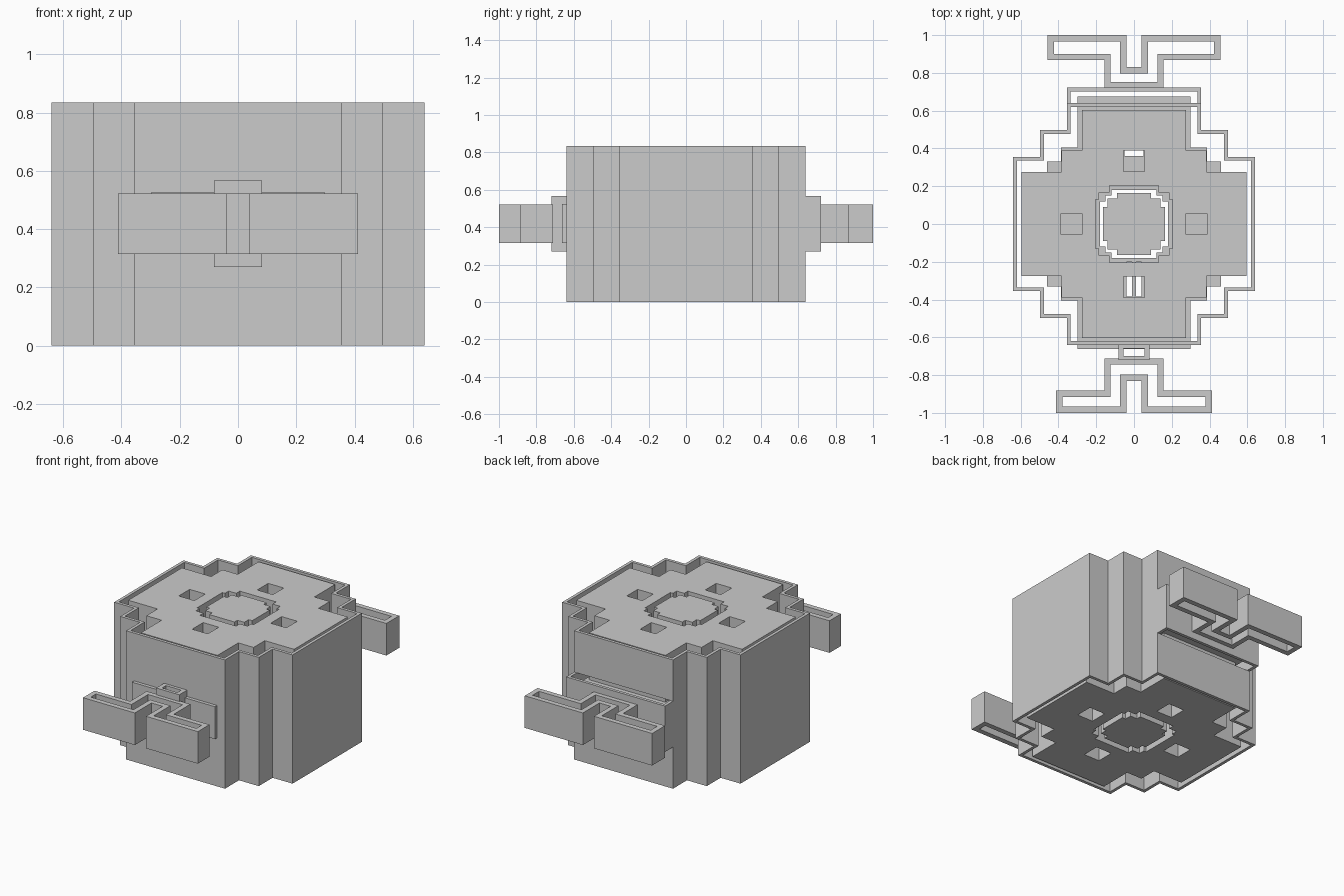
import bpy, bmesh

if "Cube" in bpy.data.objects:
    bpy.data.objects.remove(bpy.data.objects["Cube"])


def stepped(levels, inset=0, back=None):
    """Closed stair-stepped loop mirrored in x and y; back overrides the +y extent."""
    pts = [(x - inset, y - inset) for x, y in levels]
    quarter = []
    for i, (x, y) in enumerate(pts):
        quarter.append((x, y))
        if i + 1 < len(pts):
            quarter.append((pts[i + 1][0], y))
    upper = list(quarter)
    if back is not None:
        upper[-1] = (upper[-1][0], back - inset)
    left = [(-x, y) for x, y in reversed(upper)]
    lower_left = [(-x, -y) for x, y in quarter]
    lower_right = [(x, -y) for x, y in reversed(quarter)]
    return upper + left + lower_left + lower_right


def rect(x0, x1, y0, y1):
    return [(x0, y0), (x1, y0), (x1, y1), (x0, y1)]


def prism(name, loops, z0, z1):
    """Extrude an outline with holes (extra loops) from z0 to z1."""
    cu = bpy.data.curves.new(name, 'CURVE')
    cu.dimensions = '2D'
    cu.fill_mode = 'BOTH'
    cu.extrude = (z1 - z0) / 2
    for loop in loops:
        sp = cu.splines.new('POLY')
        sp.points.add(len(loop) - 1)
        for p, (x, y) in zip(sp.points, loop):
            p.co = (x, y, 0, 1)
        sp.use_cyclic_u = True
    tmp = bpy.data.objects.new(name + "_curve", cu)
    bpy.context.collection.objects.link(tmp)
    dg = bpy.context.evaluated_depsgraph_get()
    me = bpy.data.meshes.new_from_object(tmp.evaluated_get(dg))
    bpy.data.objects.remove(tmp)
    bm = bmesh.new()
    bm.from_mesh(me)
    bmesh.ops.remove_doubles(bm, verts=bm.verts, dist=1e-4)
    bmesh.ops.translate(bm, verts=bm.verts, vec=(0, 0, (z0 + z1) / 2))
    bmesh.ops.recalc_face_normals(bm, faces=bm.faces)
    for f in bm.faces:
        f.smooth = False
    bm.to_mesh(me)
    bm.free()
    me.name = name
    ob = bpy.data.objects.new(name, me)
    bpy.context.collection.objects.link(ob)
    return ob


# Outer housing: thin stepped wall, with a middle band bulging at the back
WALL = [(0.64, 0.355), (0.497, 0.497), (0.355, 0.64)]
T = 0.02
for name, z0, z1, back in (("housing_lower", 0, 0.27, None),
                           ("housing_middle", 0.27, 0.567, 0.722),
                           ("housing_upper", 0.567, 0.835, None)):
    prism(name, [stepped(WALL, 0, back), stepped(WALL, T, back)], z0, z1)

# Inner core with four square holes and a stepped round bore
CORE = [(0.595, 0.275), (0.385, 0.39), (0.275, 0.603)]
BORE = [(0.203, 0.13), (0.185, 0.168), (0.13, 0.205)]
holes = [rect(cx - 0.056, cx + 0.056, cy - 0.056, cy + 0.056)
         for cx, cy in ((0.33, 0), (-0.33, 0), (0, 0.333), (0, -0.333))]
prism("core", [stepped(CORE), stepped(BORE)] + holes, 0.006, 0.829)

# Mid-height plate that pokes out past the core and through the front wall
PLATE = [(0.46, 0.33), (0.387, 0.405), (0.298, 0.662)]
PLATE_BORE = [(0.18, 0.12), (0.15, 0.15), (0.12, 0.18)]
slots = [rect(0.01, 0.04, -0.385, -0.2), rect(-0.04, -0.01, -0.385, -0.2),
         rect(-0.05, 0.05, 0.36, 0.388)]
prism("middle_plate", [stepped(PLATE, 0, 0.675), stepped(PLATE_BORE)] + slots,
      0.315, 0.525)

# Central shaft
prism("shaft", [stepped([(0.165, 0.09), (0.14, 0.135), (0.09, 0.165)])], 0.006, 0.829)

# Small open collar on the front wall
prism("front_collar", [rect(-0.083, 0.083, -0.72, -0.63),
                       rect(-0.055, 0.055, -0.70, -0.66)], 0.27, 0.567)


# Hollow T-shaped brackets at front and back
def bracket(name, side, reach, arm, base):
    def loop(t):
        half = [(0.04 + t, 0.83 - t), (0.04 + t, 1 - t), (reach - t, 1 - t),
                (reach - t, arm + t), (0.157 - t, arm + t), (0.157 - t, base + t)]
        pts = half + [(-x, y) for x, y in reversed(half)]
        return [(x, y * side) for x, y in pts]
    prism(name, [loop(0), loop(0.033)], 0.315, 0.523)


bracket("front_bracket", -1, 0.412, 0.882, 0.712)
bracket("back_bracket", 1, 0.457, 0.868, 0.718)
